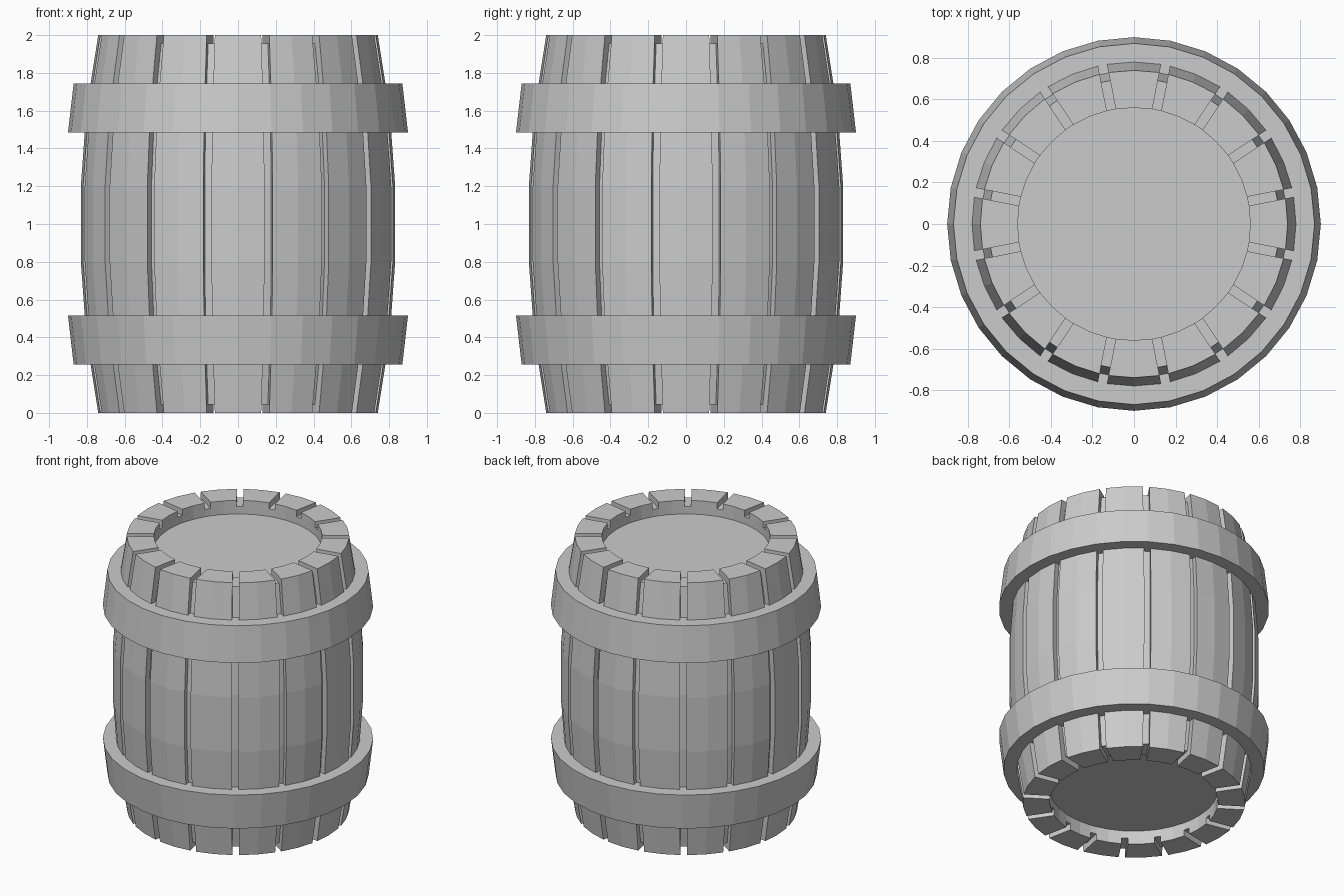
import bpy, bmesh, math

if "Cube" in bpy.data.objects:
    bpy.data.objects.remove(bpy.data.objects["Cube"])

STAVES = 16
HALF_GAP = 0.022      # half width of the grooves between staves
STEP = 2 * math.pi / STAVES

grey = bpy.data.materials.new("plain grey")
grey.diffuse_color = (0.6, 0.6, 0.6, 1)
grey.use_nodes = True
grey.node_tree.nodes["Principled BSDF"].inputs["Base Color"].default_value = grey.diffuse_color


def finish(bm, name):
    bmesh.ops.recalc_face_normals(bm, faces=bm.faces)
    mesh = bpy.data.meshes.new(name)
    bm.to_mesh(mesh)
    bm.free()
    mesh.materials.append(grey)
    obj = bpy.data.objects.new(name, mesh)
    bpy.context.collection.objects.link(obj)
    return obj


# Barrel: bulging staves over a core, separated by grooves on every side
outer = [(0.56, 0), (0.74, 0), (0.803, 0.4), (0.832, 0.8),
         (0.832, 1.2), (0.803, 1.6), (0.74, 2), (0.56, 2)]
floor = [(0.56, 0.045), (0.70, 0.045), (0.763, 0.4), (0.792, 0.8),
         (0.792, 1.2), (0.763, 1.6), (0.70, 1.955), (0.56, 1.955)]
recess = [(0.56, 0.1), (0.56, 1.9)]

bm = bmesh.new()


def rim_points(r, z):
    """Ring of three points per stave: left edge, middle, right edge."""
    half = STEP / 2 - math.asin(HALF_GAP / r)
    ring = []
    for k in range(STAVES):
        for off in (-half, 0, half):
            a = k * STEP + off + math.pi / 2
            ring.append(bm.verts.new((r * math.cos(a), r * math.sin(a), z)))
    return ring


out_rings = [rim_points(*p) for p in outer]
in_rings = [rim_points(*p) for p in floor]
ends = [rim_points(*p) for p in recess]
N = 3 * STAVES

for k in range(STAVES):
    l, m, r = 3 * k, 3 * k + 1, 3 * k + 2
    nxt = (r + 1) % N
    for i in range(len(outer) - 1):
        a, b, c, d = out_rings[i], out_rings[i + 1], in_rings[i], in_rings[i + 1]
        bm.faces.new((a[l], a[m], b[m], b[l]))        # stave face
        bm.faces.new((a[m], a[r], b[r], b[m]))
        bm.faces.new((a[l], b[l], d[l], c[l]))        # groove walls
        bm.faces.new((a[r], c[r], d[r], b[r]))
        bm.faces.new((c[r], c[nxt], d[nxt], d[r]))    # groove floor
    for end, i in ((ends[0], 0), (ends[1], -1)):      # recess walls
        a, c = out_rings[i], in_rings[i]
        bm.faces.new((a[l], a[m], end[m], end[l], c[l]))
        bm.faces.new((a[m], a[r], c[r], end[r], end[m]))
        bm.faces.new((c[r], c[nxt], end[nxt], end[r]))
for end in ends:                                      # recessed lids
    bm.faces.new(end)
loose = [v for v in bm.verts if not v.link_faces]
bmesh.ops.delete(bm, geom=loose, context='VERTS')
finish(bm, "barrel_staves")


# Hoops: tapered flat bands, wider towards the middle of the barrel
def hoop(name, profile, sides=32):
    bm = bmesh.new()
    rings = [[bm.verts.new((r * math.cos(2 * math.pi * j / sides),
                            r * math.sin(2 * math.pi * j / sides), z))
              for j in range(sides)] for r, z in profile]
    for i in range(len(rings)):
        a, b = rings[i], rings[(i + 1) % len(rings)]
        for j in range(sides):
            n = (j + 1) % sides
            bm.faces.new((a[j], a[n], b[n], b[j]))
    finish(bm, name)


band = [(0.735, 0.255), (0.87, 0.255), (0.9, 0.515), (0.77, 0.515)]
hoop("lower_hoop", band)
hoop("upper_hoop", [(r, 2 - z) for r, z in band])
